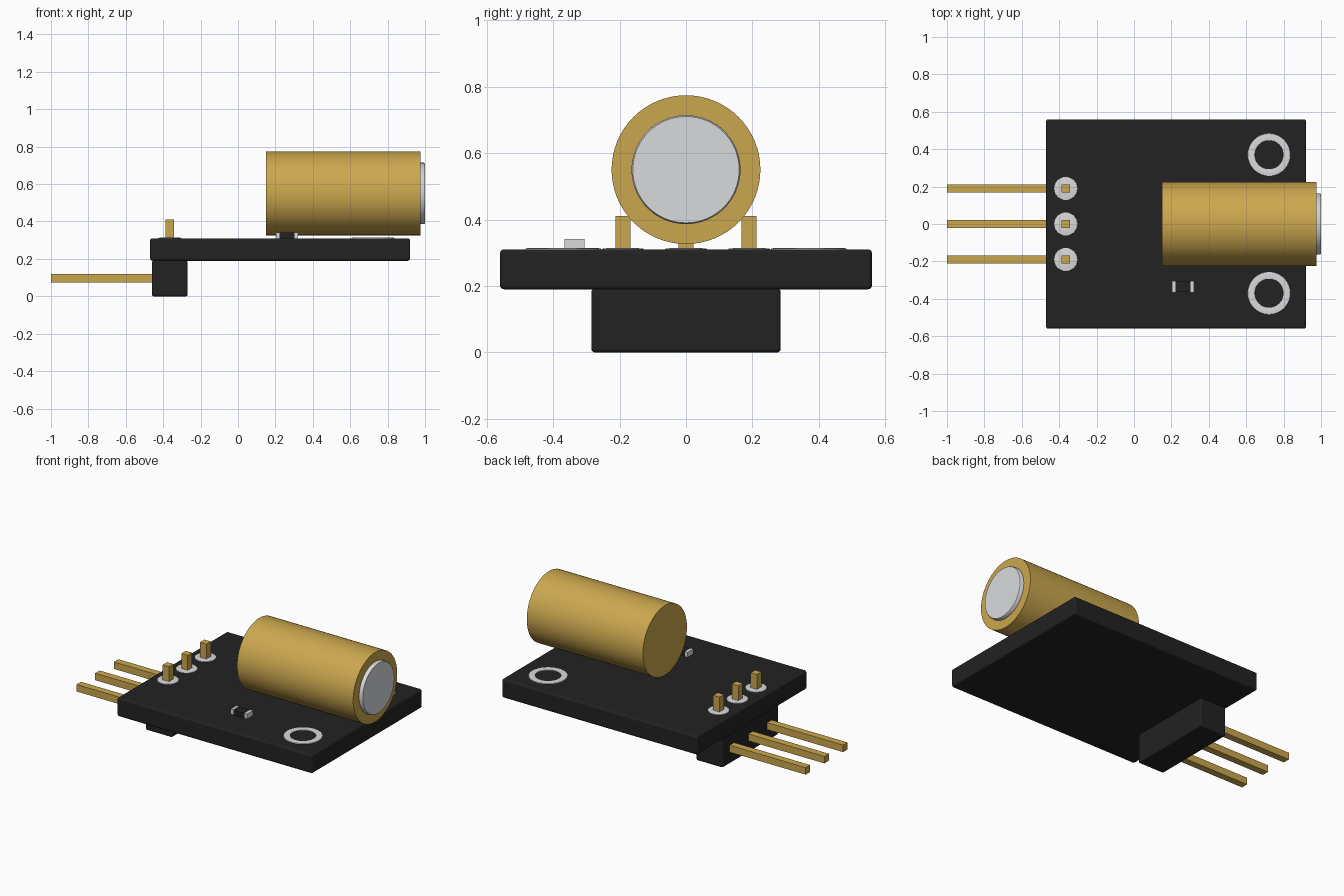
import bpy, bmesh, math
from mathutils import Matrix

cube = bpy.data.objects.get("Cube")
if cube:
    bpy.data.objects.remove(cube, do_unlink=True)


def material(name, rgb):
    m = bpy.data.materials.new(name)
    m.use_nodes = True
    m.diffuse_color = (*rgb, 1)
    bsdf = next(n for n in m.node_tree.nodes if n.type == 'BSDF_PRINCIPLED')
    bsdf.inputs["Base Color"].default_value = (*rgb, 1)
    return m


BLACK = material("black plastic", (0.016, 0.016, 0.016))
GOLD = material("brass", (0.60, 0.39, 0.077))
SILVER = material("silver metal", (0.69, 0.70, 0.72))


def finish(name, bm, mat, smooth=False):
    bmesh.ops.recalc_face_normals(bm, faces=bm.faces)
    mesh = bpy.data.meshes.new(name)
    bm.to_mesh(mesh)
    bm.free()
    mesh.materials.append(mat)
    ob = bpy.data.objects.new(name, mesh)
    bpy.context.collection.objects.link(ob)
    if smooth:
        bpy.ops.object.select_all(action='DESELECT')
        bpy.context.view_layer.objects.active = ob
        ob.select_set(True)
        bpy.ops.object.shade_smooth_by_angle(angle=math.radians(40))
    return ob


def box(name, mat, x, y, z, bevel=0):
    """Box from (low, high) ranges, with optional rounded edges."""
    bm = bmesh.new()
    bmesh.ops.create_cube(bm, size=1)
    for v in bm.verts:
        v.co = [r[0] if c < 0 else r[1] for r, c in zip((x, y, z), v.co)]
    ob = finish(name, bm, mat)
    if bevel:
        mod = ob.modifiers.new("rounded edges", 'BEVEL')
        mod.width = bevel
        mod.segments = 3
    return ob


def lathe(name, mat, profile, place, steps=64, closed=False):
    """Spin a (radius, height) profile about z, then place it."""
    bm = bmesh.new()
    vs = [bm.verts.new((r, 0, h)) for r, h in profile]
    pairs = list(zip(vs, vs[1:])) + ([(vs[-1], vs[0])] if closed else [])
    edges = [bm.edges.new(p) for p in pairs]
    bmesh.ops.spin(bm, geom=vs + edges, cent=(0, 0, 0), axis=(0, 0, 1),
                   angle=math.tau, steps=steps)
    bmesh.ops.remove_doubles(bm, verts=bm.verts, dist=1e-5)
    bmesh.ops.transform(bm, matrix=place, verts=bm.verts)
    return finish(name, bm, mat, smooth=True)


BOARD_TOP = 0.31

# Circuit board and pin header block
box("board", BLACK, (-0.47, 0.92), (-0.56, 0.56), (0.19, BOARD_TOP), 0.012)
box("header_block", BLACK, (-0.46, -0.27), (-0.285, 0.285), (0, 0.192), 0.01)

# Bent pins with solder pads
PIN_X, HALF = -0.365, 0.0225
for label, y in (("front", -0.19), ("middle", 0), ("back", 0.19)):
    span = (y - HALF, y + HALF)
    box(label + "_pin_leg", GOLD, (-1, PIN_X + HALF), span, (0.075, 0.12))
    box(label + "_pin_post", GOLD, (PIN_X - HALF, PIN_X + HALF), span, (0.12, 0.41))
    lathe(label + "_solder_pad", SILVER,
          [(0.064, -0.002), (0.062, 0.002), (0.045, 0.004), (0, 0.005)],
          Matrix.Translation((PIN_X, y, BOARD_TOP)), 32)

# Metal rings around the mounting holes
for label, y in (("front", -0.37), ("back", 0.37)):
    lathe(label + "_hole_ring", SILVER,
          [(0.075, -0.002), (0.077, 0.003), (0.095, 0.005),
           (0.113, 0.003), (0.116, -0.002)],
          Matrix.Translation((0.722, y, BOARD_TOP)), 48, closed=True)

# Barrel and lens, lying along x
along_x = Matrix.Translation((0, 0, 0.55)) @ Matrix.Rotation(math.pi / 2, 4, 'Y')
lathe("barrel", GOLD, [(0, 0.15), (0.224, 0.15), (0.224, 0.976), (0, 0.976)], along_x)
lathe("lens", SILVER,
      [(0, 0.97), (0.164, 0.97), (0.164, 0.994), (0.16, 1), (0, 1)], along_x)

# Small surface resistor with metal ends
CHIP_Y, CHIP_Z = (-0.365, -0.305), (BOARD_TOP, 0.342)
box("resistor_body", BLACK, (0.222, 0.302), (-0.363, -0.307), (BOARD_TOP, 0.34))
box("resistor_right_end", SILVER, (0.203, 0.222), CHIP_Y, CHIP_Z)
box("resistor_left_end", SILVER, (0.302, 0.321), CHIP_Y, CHIP_Z)
